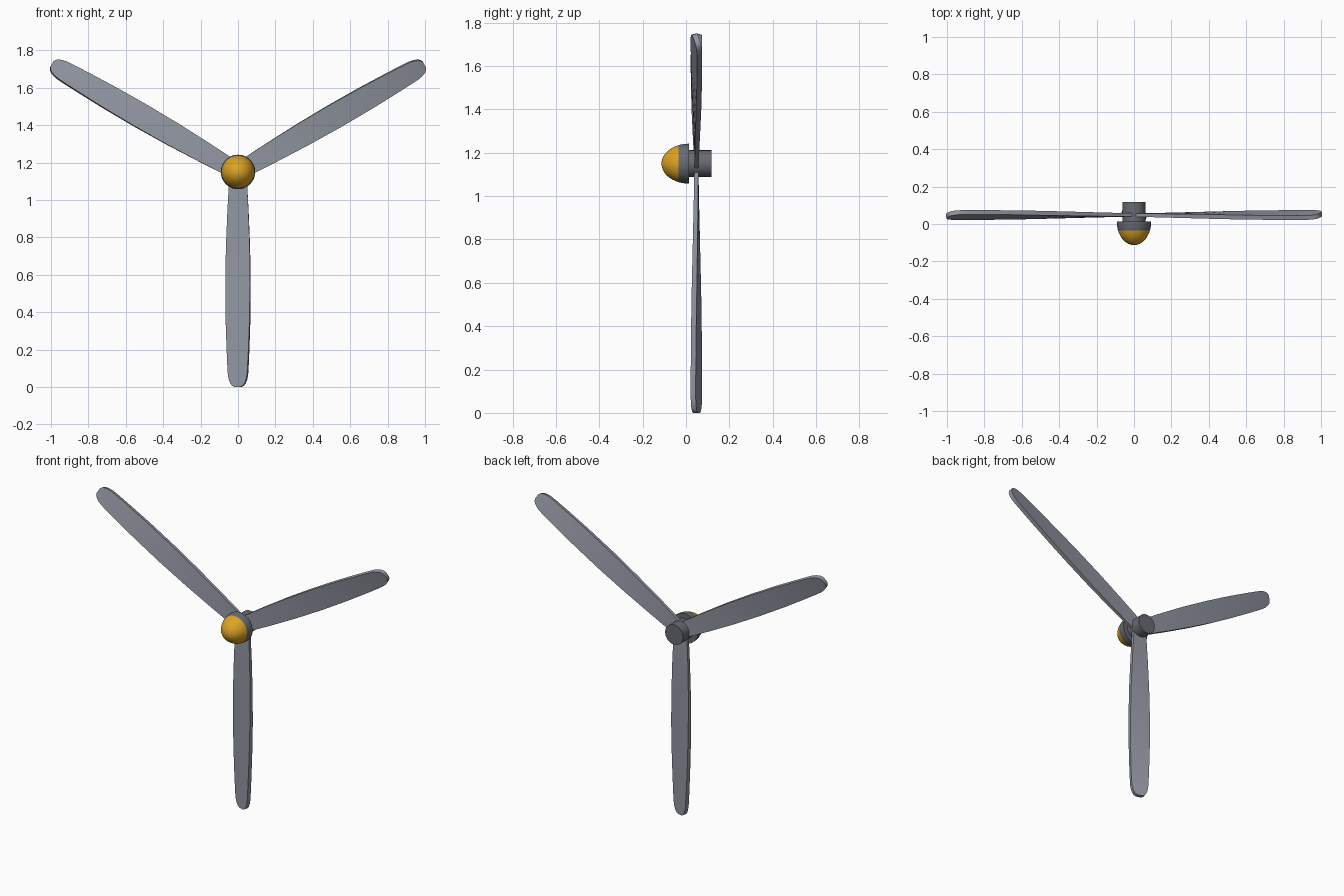
import bpy, bmesh, math
from mathutils import Vector

if "Cube" in bpy.data.objects:
    bpy.data.objects.remove(bpy.data.objects["Cube"])

HUB_Z = 1.15      # height of the rotor axis
BLADE_Y = 0.048   # plane of the blades


def material(name, rgb):
    m = bpy.data.materials.new(name)
    m.diffuse_color = (*rgb, 1)
    m.use_nodes = True
    m.node_tree.nodes["Principled BSDF"].inputs["Base Color"].default_value = m.diffuse_color
    return m


blade_grey = material("blade grey", (0.29, 0.31, 0.365))
hub_grey = material("hub grey", (0.135, 0.145, 0.16))
gold = material("gold", (0.72, 0.37, 0.018))


def finish(name, bm, mats, angle):
    bmesh.ops.recalc_face_normals(bm, faces=bm.faces)
    mesh = bpy.data.meshes.new(name)
    bm.to_mesh(mesh)
    bm.free()
    for m in mats:
        mesh.materials.append(m)
    ob = bpy.data.objects.new(name, mesh)
    bpy.context.collection.objects.link(ob)
    bpy.ops.object.select_all(action='DESELECT')
    ob.select_set(True)
    bpy.context.view_layer.objects.active = ob
    bpy.ops.object.shade_smooth_by_angle(angle=math.radians(angle))
    return ob


def loft(bm, rings):
    """Skin closed rings of points and cap both ends."""
    rows = [[bm.verts.new(p) for p in ring] for ring in rings]
    n = len(rows[0])
    for a, b in zip(rows, rows[1:]):
        for i in range(n):
            bm.faces.new((a[i], a[(i + 1) % n], b[(i + 1) % n], b[i]))
    bm.faces.new(rows[0])
    bm.faces.new(rows[-1])


def turned(name, profile, mats, rule=None, sides=48):
    """Turn a (y, radius) profile around the rotor axis."""
    bm = bmesh.new()
    loft(bm, [[Vector((r * math.cos(2 * math.pi * i / sides), y,
                       HUB_Z + r * math.sin(2 * math.pi * i / sides)))
               for i in range(sides)] for y, r in profile])
    if rule:
        for f in bm.faces:
            f.material_index = rule(f.calc_center_median())
    return finish(name, bm, mats, 40)


# Spinner: half ellipsoid, gold nose and grey rear band
SPLIT = -0.034
ys = sorted([0.013 - 0.126 * math.sin(math.radians(a)) for a in range(0, 90, 6)]
            + [-0.1128, SPLIT])
turned("spinner",
       [(y, 0.092 * math.sqrt(max(0, 1 - ((y - 0.013) / 0.126) ** 2))) for y in ys],
       [hub_grey, gold], lambda c: 1 if c.y < SPLIT else 0)

# Hub cylinder behind the spinner
turned("hub", [(0.0, 0.062), (0.118, 0.062)], [hub_grey])

# Blade outline: (radius, half width)
OUTLINE = [(0.0, 0.044), (0.07, 0.049), (0.2, 0.056), (0.4, 0.064), (0.6, 0.067),
           (0.8, 0.065), (0.95, 0.060), (1.04, 0.056), (1.085, 0.053), (1.11, 0.048),
           (1.13, 0.040), (1.143, 0.030), (1.15, 0.016)]


def blade(name, degrees):
    a = math.radians(degrees)
    span = Vector((math.cos(a), 0, math.sin(a)))
    side = Vector((-math.sin(a), 0, math.cos(a)))
    axis = Vector((0, 1, 0))
    rings = []
    for r, w in OUTLINE:
        twist = math.radians(17) * r / 1.15
        chord = side * math.cos(twist) - axis * math.sin(twist)
        normal = axis * math.cos(twist) + side * math.sin(twist)
        t = 0.009 + 0.003 * min(r / 0.6, 1)
        centre = Vector((0, BLADE_Y, HUB_Z)) + span * r
        rings.append([centre + chord * w * u + normal * t * v
                      for u, v in ((-1, -1), (0, -1), (1, -1), (1, 1), (0, 1), (-1, 1))])
    bm = bmesh.new()
    loft(bm, rings)
    finish(name, bm, [blade_grey], 35)


# Three twisted blades
for name, angle in (("blade_bottom", -90), ("blade_right", 30), ("blade_left", 150)):
    blade(name, angle)
